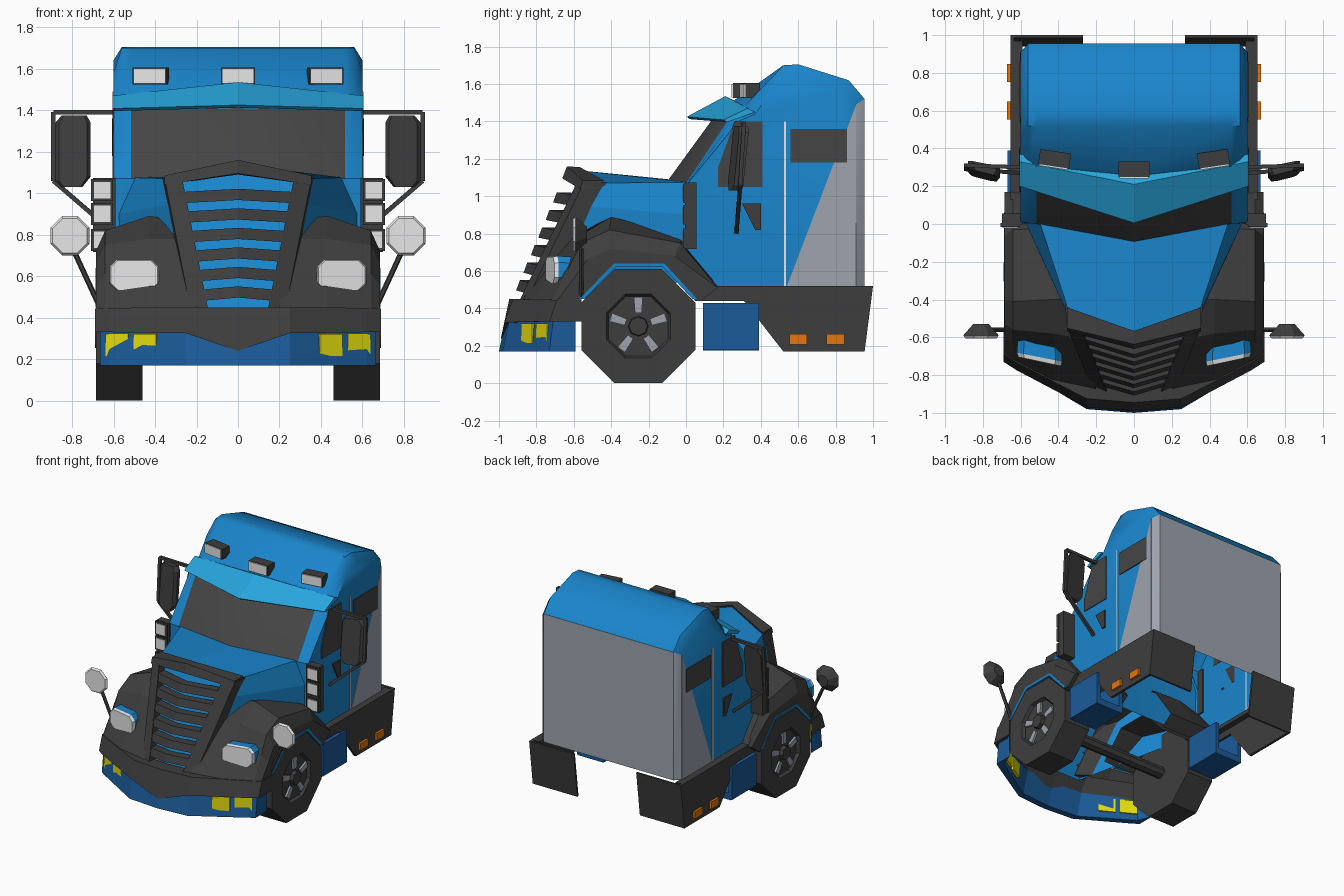
import bpy, bmesh, math
from mathutils import Vector, Matrix

if "Cube" in bpy.data.objects:
    bpy.data.objects.remove(bpy.data.objects["Cube"])

def material(name, col):
    m = bpy.data.materials.new(name)
    m.diffuse_color = (*col, 1)
    m.use_nodes = True
    m.node_tree.nodes["Principled BSDF"].inputs["Base Color"].default_value = m.diffuse_color
    return m

BLUE = material("cab blue", (.010, .235, .60))
NAVY = material("dark blue", (.011, .105, .32))
SKY = material("visor blue", (.02, .38, .72))
DARK = material("charcoal", (.048, .048, .048))
GLASS = material("window grey", (.06, .06, .06))
GREY = material("panel grey", (.34, .37, .43))
LENS = material("lens white", (.82, .82, .82))
YELLOW = material("fog yellow", (.80, .74, .004))
ORANGE = material("marker orange", (.76, .18, .004))

def finish(name, bm, mat, mirror=False):
    bmesh.ops.recalc_face_normals(bm, faces=bm.faces)
    me = bpy.data.meshes.new(name)
    bm.to_mesh(me)
    bm.free()
    me.materials.append(mat)
    ob = bpy.data.objects.new(name, me)
    bpy.context.collection.objects.link(ob)
    if mirror:
        ob.modifiers.new("Mirror", 'MIRROR')
    return ob

def loft(name, rings, mat, mirror=False):
    """Skin a row of closed rings of 3D points and cap both ends."""
    bm = bmesh.new()
    vs = [[bm.verts.new(p) for p in r] for r in rings]
    n = len(rings[0])
    for a, b in zip(vs, vs[1:]):
        for i in range(n):
            j = (i + 1) % n
            bm.faces.new((a[i], a[j], b[j], b[i]))
    bm.faces.new(vs[0])
    bm.faces.new(vs[-1])
    return finish(name, bm, mat, mirror)

def across(name, secs, mat, mirror=False, full=False):
    """Loft (y, z) sections placed at x; full also adds the left half."""
    secs = list(secs)
    if full:
        secs = [(-x, s) for x, s in reversed(secs) if x > 0] + secs
    return loft(name, [[(x, y, z) for y, z in s] for x, s in secs], mat, mirror)

def open_faces(ob, rule):
    """Delete the faces that match the rule, leaving a hollow shell."""
    bm = bmesh.new()
    bm.from_mesh(ob.data)
    bm.normal_update()
    dead = [f for f in bm.faces if rule(f.normal, f.calc_center_median())]
    bmesh.ops.delete(bm, geom=dead, context='FACES')
    bm.to_mesh(ob.data)
    bm.free()

def side_plate(name, poly, x0, x1, mat):
    return across(name, [(x0, poly), (x1, poly)], mat, True)

def box(name, c, size, mat, rot=0, mirror=False):
    bm = bmesh.new()
    bmesh.ops.create_cube(bm, size=1, matrix=Matrix.Translation(c) @ Matrix.Rotation(rot, 4, 'Z') @ Matrix.Diagonal((*size, 1)))
    return finish(name, bm, mat, mirror)

def cone(name, a, b, r1, r2, mat, seg=6, mirror=True, twist=0):
    a, b = Vector(a), Vector(b)
    bm = bmesh.new()
    m = Matrix.Translation((a + b) / 2) @ (b - a).to_track_quat('Z', 'Y').to_matrix().to_4x4()
    bmesh.ops.create_cone(bm, cap_ends=True, segments=seg, radius1=r1, radius2=r2,
                          depth=(b - a).length, matrix=m @ Matrix.Rotation(twist, 4, 'Z'))
    return finish(name, bm, mat, mirror)

# Cab with sleeper, open below: glass and rear panel coloured by face position
roof = [(.52, 1.70), (.6, 1.705), (.87, 1.62), (.955, 1.52), (.955, .52)]
cab = across("cab", [
    (0, [(0, .52), (-.10, 1.08), (.14, 1.41), (.24, 1.5)] + roof),
    (.515, [(0, .52), (0, 1.07), (.22, 1.4), (.33, 1.5)] + roof),
    (.56, [(0, .52), (.005, 1.07), (.25, 1.4), (.35, 1.475)] + roof),
    (.6, [(0, .52), (.01, 1.07), (.28, 1.4), (.37, 1.44), (.47, 1.58), (.62, 1.64), (.84, 1.57), (.91, 1.49), (.91, .52)])],
    BLUE, full=True)
open_faces(cab, lambda n, c: c.z < .53)
cab.data.materials.append(GLASS)
cab.data.materials.append(GREY)
for f in cab.data.polygons:
    c, n = f.center, f.normal
    if n.y < -.2 and abs(c.x) < .5 and 1.1 < c.z < 1.4:
        f.material_index = 1
    elif n.y > .6 and c.z < 1.2:
        f.material_index = 2
bpy.context.view_layer.objects.active = cab
cab.select_set(True)
bpy.ops.object.shade_smooth_by_angle(angle=math.radians(37))
cab.select_set(False)
side_plate("side_grey_panel", [(.54, .52), (.91, 1.49), (.91, .52)], .598, .604, GREY)
side_plate("door_window", [(.17, 1.05), (.17, 1.15), (.26, 1.4), (.41, 1.4), (.41, 1.05)], .598, .606, GLASS)
side_plate("sleeper_window", [(.56, 1.18), (.56, 1.36), (.86, 1.36), (.86, 1.18)], .598, .607, GLASS)
side_plate("door_handle", [(.3, .96), (.4, .96), (.4, .82), (.37, .82)], .598, .61, DARK)
side_plate("door_seam", [(.525, .52), (.525, 1.4), (.535, 1.4), (.535, .52)], .598, .603, LENS)

# Sun visor and roof lamps
across("sun_visor", [
    (0, [(.005, 1.425), (.21, 1.535), (.26, 1.51), (.02, 1.412)]),
    (.605, [(.20, 1.408), (.33, 1.47), (.37, 1.45), (.22, 1.396)])], SKY, full=True)
for x, y in ((-.42, .345), (0, .29), (.42, .345)):
    r = x * .35
    box("roof_lamp", (x, y, 1.565), (.165, .08, .08), DARK, r)
    box("roof_lamp_lens", (x + .043 * math.sin(r), y - .043 * math.cos(r), 1.565), (.155, .01, .072), LENS, r)

# Hood: its front cap is the blue backing behind the grille
def slant(x, z):
    return -.62 + .42 * (z - 1.08) + .33 * abs(x)

def hood_ring(half):
    return half + [(-x, y, z) for x, y, z in reversed(half) if x > 0]

hood = loft("hood", [
    hood_ring([(x, slant(x, z) + .005, z) for x, z in ((0, 1.14), (.33, 1.07), (.31, .95), (.19, .40))]),
    hood_ring([(0, -.09, 1.09), (.5, .01, 1.075), (.58, .02, .9), (.58, .02, .55)])], BLUE)
open_faces(hood, lambda n, c: n.z < -.5 or c.y > -.1)

# Grille frame and chevron slats
def frame_ring(x0, x1, z):
    return [(x0, slant(x0, z) - .05, z), (x1, slant(x1, z) - .04, z), (x1 + .01, slant(x1, z) + .08, z), (x0, slant(x0, z) + .03, z)]

loft("grille_post", [frame_ring(.14, .225, .42), frame_ring(.27, .355, 1.075)], DARK, True)
across("grille_top", [
    (0, [(slant(0, 1.1) - .05, 1.095), (slant(0, 1.16) - .05, 1.16), (slant(0, 1.16) + .02, 1.155), (slant(0, 1.1) + .02, 1.09)]),
    (.355, [(slant(.36, 1.04) - .05, 1.04), (slant(.36, 1.08) - .05, 1.085), (slant(.36, 1.08) + .06, 1.085), (slant(.36, 1.04) + .06, 1.04)])],
    DARK, full=True)
for i in range(6):
    secs = []
    zc = .995 - .094 * i
    for x, z in ((0, zc), (.15 + (zc - .46) * .22, zc - .015)):
        s = slant(x, z)
        secs.append((x, [(s + .03, z + .026), (s - .035, z + .026), (s - .055, z - .028), (s + .02, z - .028)]))
    across("grille_slat", secs, DARK, full=True)

# Front fenders with wheel arches, open inside
arch = [(.17, .51), (.08, .44), (.05, .44), (-.12, .635), (-.38, .635), (-.57, .44)]
fender = across("front_fender", [
    (.2, [(-.88, .44), (-.77, .6), (-.62, .78), (-.40, .86), (-.02, .78)] + arch),
    (.43, [(-.83, .44), (-.69, .62), (-.58, .78), (-.40, .89), (-.02, .79)] + arch),
    (.64, [(-.72, .44), (-.63, .61), (-.56, .75), (-.41, .82), (-.03, .75)] + arch),
    (.685, [(-.69, .44), (-.6, .56), (-.53, .66), (-.40, .72), (-.06, .68)] + arch)], DARK, True)
open_faces(fender, lambda n, c: n.x < -.9 or c.z < .445)
side_plate("arch_trim", [(-.57, .45), (-.385, .64), (-.115, .64), (.06, .45), (.035, .45), (-.125, .622), (-.375, .622), (-.545, .45)], .62, .687, BLUE)

# Side skirts, rear mud flaps and steps
side_plate("side_skirt", [(-.02, .7), (.17, .52), (1, .52), (.955, .17), (.52, .17), (.31, .44), (.08, .44)], .635, .655, DARK)
side_plate("skirt_ledge", [(.1, .49), (.1, .52), (.97, .52), (.97, .49)], .59, .65, DARK)
side_plate("mud_flap", [(.985, .52), (1, .52), (.955, .17), (.94, .17)], .27, .655, DARK)
for y in (.6, .8):
    box("marker_lamp", (.66, y, .235), (.025, .095, .055), ORANGE, 0, True)
box("step_side", (.655, .24, .305), (.03, .3, .25), NAVY, 0, True)
box("step_tread", (.55, .24, .2), (.22, .3, .05), NAVY, 0, True)
box("step_inner", (.45, .24, .305), (.03, .3, .25), NAVY, 0, True)

# Bumper, lower apron and fog lamps
across("bumper", [
    (0, [(-.84, .45), (-.945, .45), (-.99, .24), (-.94, .24)]),
    (.25, [(-.82, .45), (-.925, .45), (-.97, .325), (-.9, .325)]),
    (.62, [(-.66, .447), (-.735, .447), (-.775, .33), (-.7, .33)]),
    (.69, [(-.56, .445), (-.69, .445), (-.73, .33), (-.56, .33)])], DARK, full=True)
across("lower_apron", [
    (0, [(-.9, .34), (-.965, .34), (-1, .17), (-.95, .17)]),
    (.25, [(-.88, .34), (-.945, .34), (-.98, .17), (-.93, .17)]),
    (.62, [(-.7, .34), (-.745, .34), (-.76, .17), (-.7, .17)]),
    (.665, [(-.59, .34), (-.71, .34), (-.73, .17), (-.59, .17)])], NAVY, full=True)
for x in (.435, .57):
    box("fog_lamp", (x, -.97 + .59 * (x - .25) + .035, .268), (.125, .06, .105), YELLOW, .5, True)

# Headlamps
def lamp_ring(y, k):
    pts = [(-.12, -.04), (-.085, -.075), (.085, -.075), (.12, -.04), (.12, .04), (.085, .075), (-.085, .075), (-.12, .04)]
    return [(.5 + x * k, y + .2 * x, .605 + z * k) for x, z in pts]
loft("headlamp_housing", [lamp_ring(-.705, 1), lamp_ring(-.6, .95)], BLUE, True)
loft("headlamp_lens", [lamp_ring(-.728, .94), lamp_ring(-.705, 1)], LENS, True)

# Wheels: octagonal tyre with sunken hub, cap and five spokes
WY, WZ = -.255, .305
tyre = cone("tyre", (.46, WY, WZ), (.685, WY, WZ), .33, .33, DARK, 8, True, math.pi / 8)
bm = bmesh.new()
bm.from_mesh(tyre.data)
bm.normal_update()
outer = [f for f in bm.faces if f.normal.x > .9]
bmesh.ops.inset_region(bm, faces=outer, thickness=.145)
bmesh.ops.inset_region(bm, faces=outer, thickness=.012, depth=-.025)
bm.to_mesh(tyre.data)
bm.free()
cone("hub_cap", (.62, WY, WZ), (.69, WY, WZ), .06, .05, DARK, 8)
for i in range(5):
    a = math.pi / 2 + i * math.tau / 5
    d, t = Vector((0, math.cos(a), math.sin(a))), Vector((0, -math.sin(a), math.cos(a)))
    o = Vector((.65, WY, WZ))
    ring = [o + d * .07 - t * .018, o + d * .155 - t * .024, o + d * .155 + t * .024, o + d * .07 + t * .018]
    loft("wheel_spoke", [ring, [p + Vector((.025, 0, 0)) for p in ring]], GREY, True)
cone("front_axle", (-.48, WY, WZ), (.48, WY, WZ), .045, .045, DARK, 8, False)

# Air cleaner stack with three square lamps
box("lamp_stack", (.645, .025, .895), (.11, .06, .355), DARK, 0, True)
for z in (1.015, .9, .775):
    box("stack_housing", (.655, -.005, z), (.105, .02, .105), DARK, 0, True)
    box("stack_lamp", (.655, -.016, z), (.08, .008, .08), LENS, 0, True)

# Door mirrors, turned and leaning, on tubular brackets
loft("door_mirror", [
    [(.795 + (x - .795) * k, y + .2 * (x - .8) + .1 * (z - 1.2), z) for x, z in
     ((.71, 1.08), (.75, 1.03), (.85, 1.03), (.88, 1.06), (.88, 1.34), (.85, 1.375), (.73, 1.375), (.71, 1.34))]
    for y, k in ((.255, .8), (.275, 1), (.305, 1))], DARK, True)
bracket = [(.58, .3, 1.39), (.89, .31, 1.39), (.89, .29, 1.06), (.6, .27, .81)]
for a, b in zip(bracket, bracket[1:]):
    cone("mirror_bracket", a, b, .015, .015, DARK, 4, True, math.pi / 4)

# Round fender mirrors
cone("round_mirror_arm", (.67, -.56, .46), (.79, -.56, .72), .013, .013, DARK, 6)
cone("round_mirror_back", (.81, -.59, .795), (.81, -.53, .795), .102, .045, DARK, 8, True, math.pi / 8)
cone("round_mirror_glass", (.81, -.605, .795), (.81, -.59, .795), .09, .102, LENS, 8, True, math.pi / 8)
